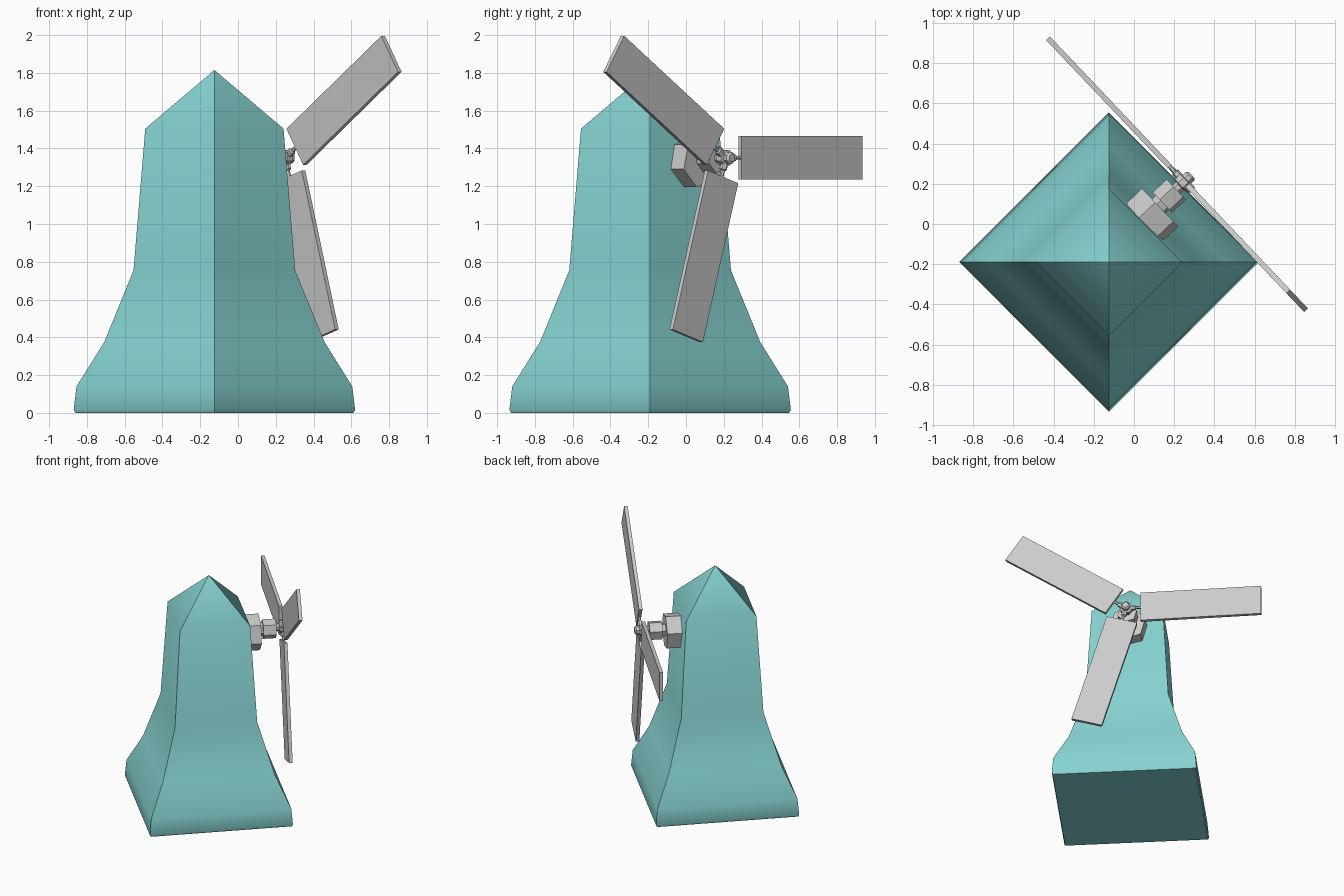
import bpy, bmesh
from math import sin, cos, pi, radians
from mathutils import Vector, Matrix

if "Cube" in bpy.data.objects:
    bpy.data.objects.remove(bpy.data.objects["Cube"])

HUB = Vector((0.25, 0.21, 1.35))
YAW = radians(43.5)
AXIS = Vector((cos(YAW), sin(YAW), 0))       # rotor axis, pointing outward
SIDE = Vector((-sin(YAW), cos(YAW), 0))      # horizontal, in the rotor plane
UP = Vector((0, 0, 1))
# local frame: x = sideways, y = up, z = along the rotor axis
FRAME = Matrix.Translation(HUB) @ Matrix((SIDE, UP, AXIS)).transposed().to_4x4()


def finish(bm, name, matrix=None):
    bmesh.ops.recalc_face_normals(bm, faces=bm.faces)
    mesh = bpy.data.meshes.new(name)
    bm.to_mesh(mesh)
    bm.free()
    ob = bpy.data.objects.new(name, mesh)
    bpy.context.collection.objects.link(ob)
    if matrix:
        ob.matrix_world = matrix
    return ob


def turned(name, profile, sides, matrix, phase=0.0):
    """Faceted solid from (radius, height) rings around local z."""
    bm = bmesh.new()
    rings = []
    for r, z in profile:
        n = 1 if r == 0 else sides
        rings.append([bm.verts.new((r * cos(phase + 2 * pi * i / sides),
                                    r * sin(phase + 2 * pi * i / sides), z))
                      for i in range(n)])
    for a, b in zip(rings, rings[1:]):
        for i in range(sides):
            j = (i + 1) % sides
            if len(b) == 1:
                bm.faces.new((a[i], a[j], b[0]))
            else:
                bm.faces.new((a[i], a[j], b[j], b[i]))
    for ring in (rings[0], rings[-1]):
        if len(ring) > 2:
            bm.faces.new(ring)
    return finish(bm, name, matrix)


# Tower: flared four-sided body with a pyramid roof
tower = turned("tower",
               [(0.735, 0), (0.745, 0.015), (0.73, 0.14), (0.583, 0.375),
                (0.428, 0.755), (0.366, 1.505), (0, 1.815)],
               4, Matrix.Translation((-0.125, -0.19, 0)))
teal = bpy.data.materials.new("teal")
teal.diffuse_color = (0.24, 0.66, 0.65, 1)
teal.use_nodes = True
teal.node_tree.nodes["Principled BSDF"].inputs["Base Color"].default_value = teal.diffuse_color
tower.data.materials.append(teal)
bpy.context.view_layer.objects.active = tower
tower.select_set(True)
bpy.ops.object.shade_smooth_by_angle(angle=radians(40))
tower.select_set(False)

# Mount on the wall, shaft housing and hub
MOUNT = FRAME @ Matrix.Translation((-0.01, -0.025, 0))
turned("wall_mount", [(0.135, -0.32), (0.135, -0.175)], 6, MOUNT, radians(15))
turned("shaft_housing", [(0.05, -0.18), (0.05, -0.15), (0.072, -0.15), (0.072, -0.055)],
       6, FRAME @ Matrix.Translation((0, -0.01, 0)), radians(15))
turned("hub", [(0.03, -0.06), (0.03, -0.03), (0.045, -0.025), (0.045, 0.012),
               (0.033, 0.015), (0.033, 0.04), (0.022, 0.05)], 8, FRAME, pi / 8)

# Three blades, each on a short rod
for k, ang in enumerate((0, 146, 253), 1):
    m = FRAME @ Matrix.Rotation(radians(ang), 4, 'Z')
    bm = bmesh.new()
    bmesh.ops.create_cube(bm, size=1)
    bmesh.ops.scale(bm, vec=(0.88, 0.23, 0.026), verts=bm.verts)
    bmesh.ops.translate(bm, vec=(0.545, 0, 0), verts=bm.verts)
    finish(bm, f"blade_{k}", m)
    turned(f"blade_rod_{k}", [(0.02, 0.03), (0.02, 0.065), (0.011, 0.07), (0.011, 0.12)],
           6, m @ Matrix.Rotation(pi / 2, 4, 'Y'))
